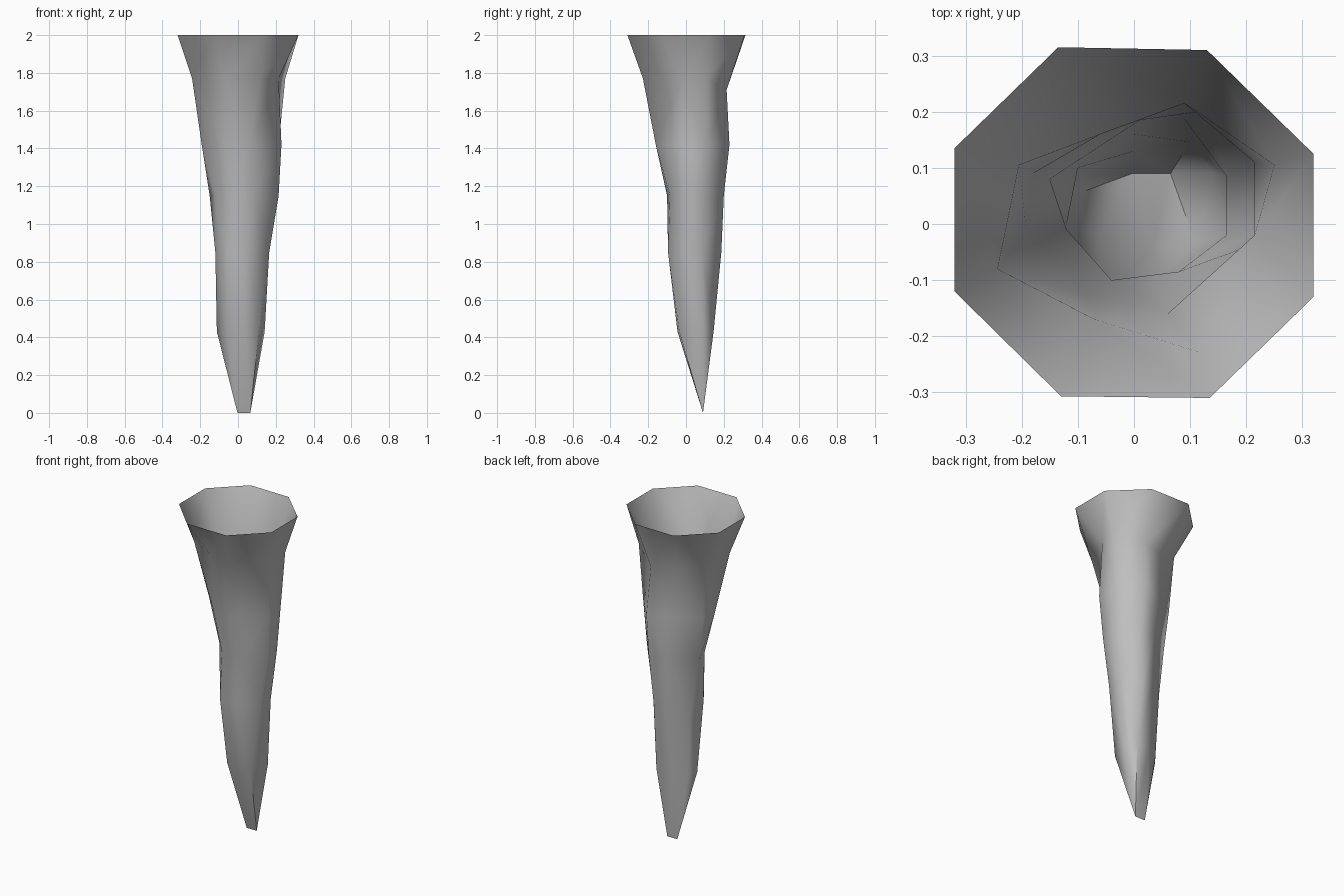
import bpy
import bmesh

cube = bpy.data.objects.get("Cube")
if cube:
    bpy.data.objects.remove(cube, do_unlink=True)

stone = bpy.data.materials.new("grey stone")
stone.use_nodes = True
colour = (0.52, 0.52, 0.52, 1)
stone.diffuse_color = colour
stone.node_tree.nodes["Principled BSDF"].inputs["Base Color"].default_value = colour

# Irregular cross-sections, counterclockwise, from the open rim down to the blade tip
sections = [
    (2.0, [(.32, .125), (.13, .31), (-.135, .315), (-.32, .135),
           (-.32, -.12), (-.13, -.307), (.135, -.31), (.32, -.13)]),
    (1.77, [(.25, .105), (.09, .215), (-.06, .16), (-.205, .105),
            (-.243, -.08), (-.07, -.17), (.115, -.228), (.215, -.02)]),
    (1.42, [(.215, .11), (.11, .23), (-.03, .19), (-.18, .09),
            (-.192, -.01), (-.08, -.13), (.06, -.16), (.23, -.03)]),
    (1.15, [(.2, .095), (.115, .2), (.01, .185), (-.15, .08),
            (-.12, -.01), (-.04, -.1), (.08, -.085), (.215, -.015)]),
    (.85, [(.165, .085), (.09, .187), (0, .16), (-.1, .1),
           (-.12, 0), (-.06, -.09), (.05, -.095), (.165, -.02)]),
    (.43, [(.141, .09), (.1, .146), (0, .13), (-.08, .09),
           (-.112, .05), (-.06, -.02), (.03, -.045), (.11, -.035)]),
    (0, [(.065, .09)] * 3 + [(-.003, .09)] * 3 + [(.065, .09)] * 2),
]

# Open, tapering shell skinned between neighbouring sections
bm = bmesh.new()
rings = [[bm.verts.new((x, y, z)) for x, y in outline] for z, outline in sections]
for upper, lower in zip(rings, rings[1:]):
    for i in range(len(upper)):
        j = (i + 1) % len(upper)
        bm.faces.new((upper[j], upper[i], lower[i], lower[j]))

# The back of the neck sits lower than the front
for vert in rings[1][1:3]:
    vert.co.z -= 0.06

# Pinch the lowest section into a short blade edge
bmesh.ops.remove_doubles(bm, verts=rings[-1], dist=0.0005)
bmesh.ops.triangulate(bm, faces=bm.faces[:])

# Smooth stone, with a crisp fold along the blade
for face in bm.faces:
    face.smooth = True
for edge in bm.edges:
    if min(v.co.z for v in edge.verts) < 0.01:
        edge.smooth = edge.calc_face_angle(0) < 0.9

mesh = bpy.data.meshes.new("hanging_stone_spike")
bm.to_mesh(mesh)
bm.free()
mesh.materials.append(stone)
spike = bpy.data.objects.new("hanging_stone_spike", mesh)
bpy.context.collection.objects.link(spike)
